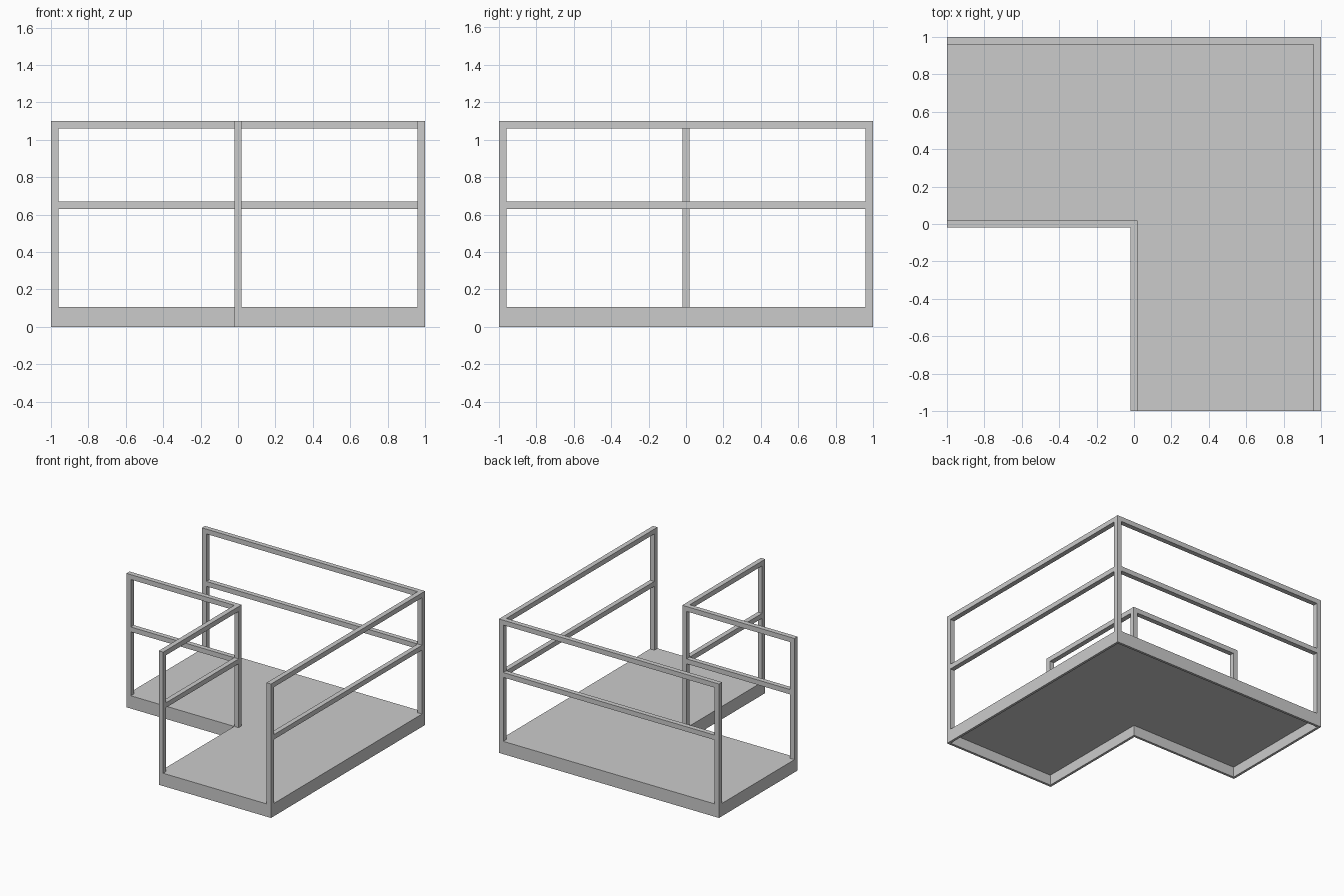
import bpy
import bmesh

if "Cube" in bpy.data.objects:
    bpy.data.objects.remove(bpy.data.objects["Cube"])

EDGE = -0.02      # inner corner of the L-shaped plan
DECK = 0.105      # deck height
TOP = 1.10        # railing height
W = 0.04          # post and rail width
T = 0.02          # deck sheet and skirt thickness


def outline(t):
    """L-shaped plan, inset by t, counter-clockwise."""
    a, lo, hi = EDGE + t, -1 + t, 1 - t
    return [(lo, a), (a, a), (a, lo), (hi, lo), (hi, hi), (lo, hi)]


def add_object(name, bm):
    bmesh.ops.recalc_face_normals(bm, faces=bm.faces[:])
    mesh = bpy.data.meshes.new(name)
    bm.to_mesh(mesh)
    bm.free()
    obj = bpy.data.objects.new(name, mesh)
    bpy.context.collection.objects.link(obj)
    return obj


def box(name, lo, hi):
    bm = bmesh.new()
    bmesh.ops.create_cube(bm, size=1)
    for v in bm.verts:
        v.co = [(l + h) / 2 + c * (h - l) for l, h, c in zip(lo, hi, v.co)]
    return add_object(name, bm)


# Platform: deck sheet with a hollow skirt, open underneath
bm = bmesh.new()
rings = [[bm.verts.new((x, y, z)) for x, y in outline(t)]
         for t, z in [(0, DECK), (0, 0), (T, 0), (T, DECK - T)]]
for upper, lower in zip(rings, rings[1:]):
    for i in range(6):
        j = (i + 1) % 6
        bm.faces.new((upper[i], upper[j], lower[j], lower[i]))
bm.faces.new(rings[0])
bm.faces.new(rings[-1])
add_object("platform", bm)


# Railings: posts at path points, top and middle rails between them
def railing(name, points):
    h = W / 2
    for i, (x, y) in enumerate(points):
        box(f"{name}_post_{i + 1}", (x - h, y - h, DECK), (x + h, y + h, TOP))
    for i, (p, q) in enumerate(zip(points, points[1:])):
        (x0, x1), (y0, y1) = sorted((p[0], q[0])), sorted((p[1], q[1]))
        along_x = x1 - x0 > y1 - y0
        dx, dy = (-h, h) if along_x else (h, -h)   # stop at the post faces
        for part, z in (("top_rail", TOP - W), ("middle_rail", 0.63)):
            box(f"{name}_{part}_{i + 1}",
                (x0 - dx, y0 - dy, z), (x1 + dx, y1 + dy, z + W))


railing("outer", [(-0.98, 0.98), (0.98, 0.98), (0.98, -0.98)])
railing("inner", [(-0.98, 0), (0, 0), (0, -0.98)])
